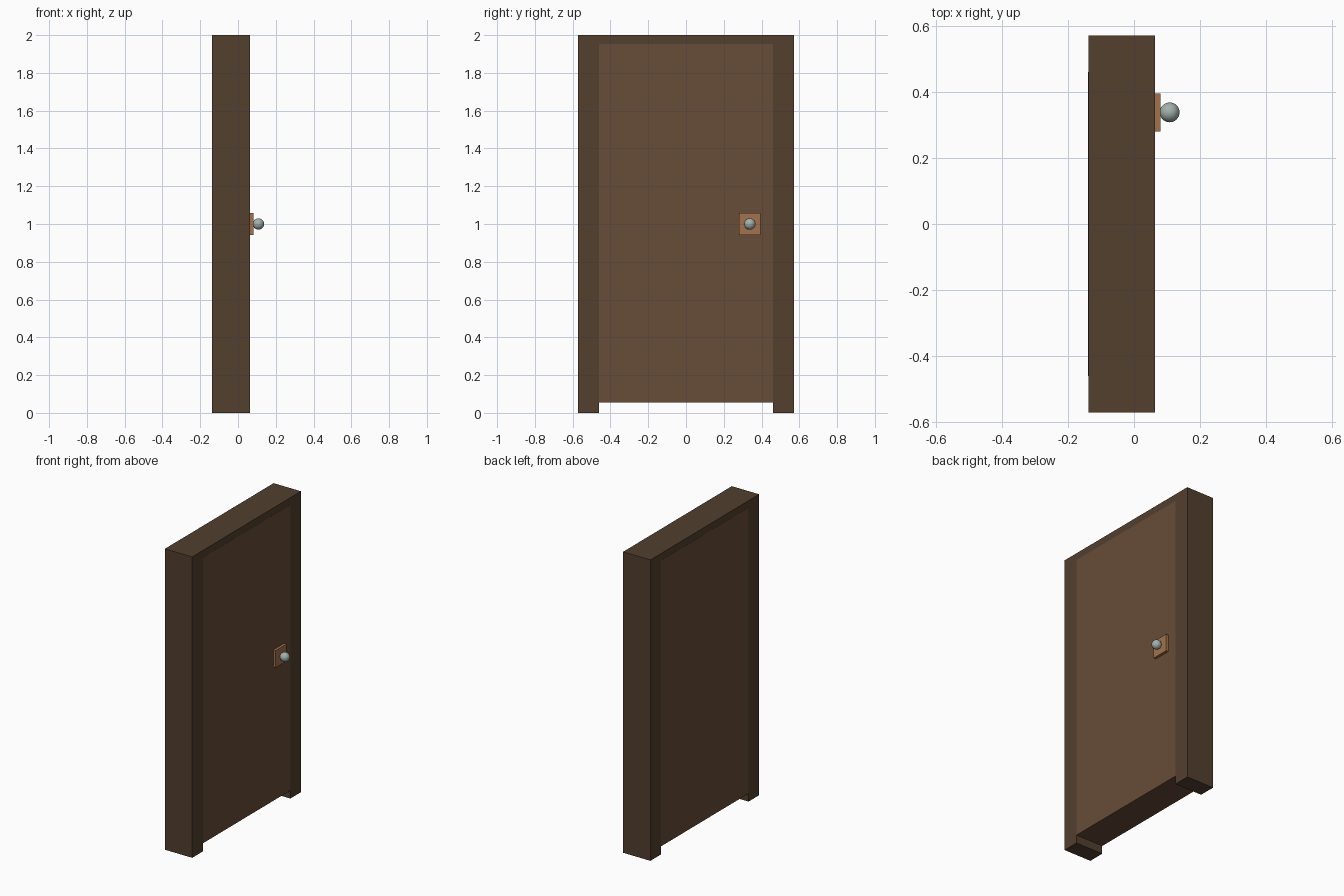
import bpy, bmesh
from mathutils import Vector

if "Cube" in bpy.data.objects:
    bpy.data.objects.remove(bpy.data.objects["Cube"])


def material(name, rgb):
    m = bpy.data.materials.new(name)
    m.diffuse_color = (*rgb, 1)
    m.use_nodes = True
    m.node_tree.nodes["Principled BSDF"].inputs["Base Color"].default_value = m.diffuse_color
    return m


def add_object(name, bm, mat):
    bmesh.ops.recalc_face_normals(bm, faces=bm.faces)
    mesh = bpy.data.meshes.new(name)
    bm.to_mesh(mesh)
    bm.free()
    mesh.materials.append(mat)
    obj = bpy.data.objects.new(name, mesh)
    bpy.context.collection.objects.link(obj)
    return obj


def extrude_profile(name, profile, x0, x1, mat):
    """Extrude a (y, z) outline from x0 to x1."""
    bm = bmesh.new()
    face = bm.faces.new([bm.verts.new((x0, y, z)) for y, z in profile])
    ext = bmesh.ops.extrude_face_region(bm, geom=[face], use_keep_orig=True)
    moved = [e for e in ext["geom"] if isinstance(e, bmesh.types.BMVert)]
    bmesh.ops.translate(bm, verts=moved, vec=Vector((x1 - x0, 0, 0)))
    return add_object(name, bm, mat)


def rect(y0, y1, z0, z1):
    return [(y0, z0), (y1, z0), (y1, z1), (y0, z1)]


frame_mat = material("dark_wood", (0.085, 0.050, 0.028))
door_mat = material("door_wood", (0.135, 0.072, 0.038))
plate_mat = material("plate_wood", (0.36, 0.17, 0.075))
knob_mat = material("pale_metal", (0.36, 0.44, 0.41))

BACK, FRONT = -0.138, 0.063
OUT, INN = 0.571, 0.46

# Frame: two posts and a lintel as one arch-shaped outline
extrude_profile("door_frame", [(-OUT, 0), (-INN, 0), (-INN, 1.888), (INN, 1.888),
                               (INN, 0), (OUT, 0), (OUT, 2), (-OUT, 2)],
                BACK, FRONT, frame_mat)

# Door panel, practically flush with the frame and overlapping the lintel
extrude_profile("door_panel", rect(-INN, INN, 0.054, 1.953),
                BACK - 0.0006, FRONT + 0.0006, door_mat)

# Knob plate
extrude_profile("knob_plate", rect(0.28, 0.395, 0.943, 1.057),
                FRONT - 0.01, 0.081, plate_mat)

# Round knob
bm = bmesh.new()
bmesh.ops.create_uvsphere(bm, u_segments=32, v_segments=16, radius=0.03)
bmesh.ops.translate(bm, verts=bm.verts, vec=Vector((0.108, 0.338, 1.0)))
for f in bm.faces:
    f.smooth = True
add_object("door_knob", bm, knob_mat)
